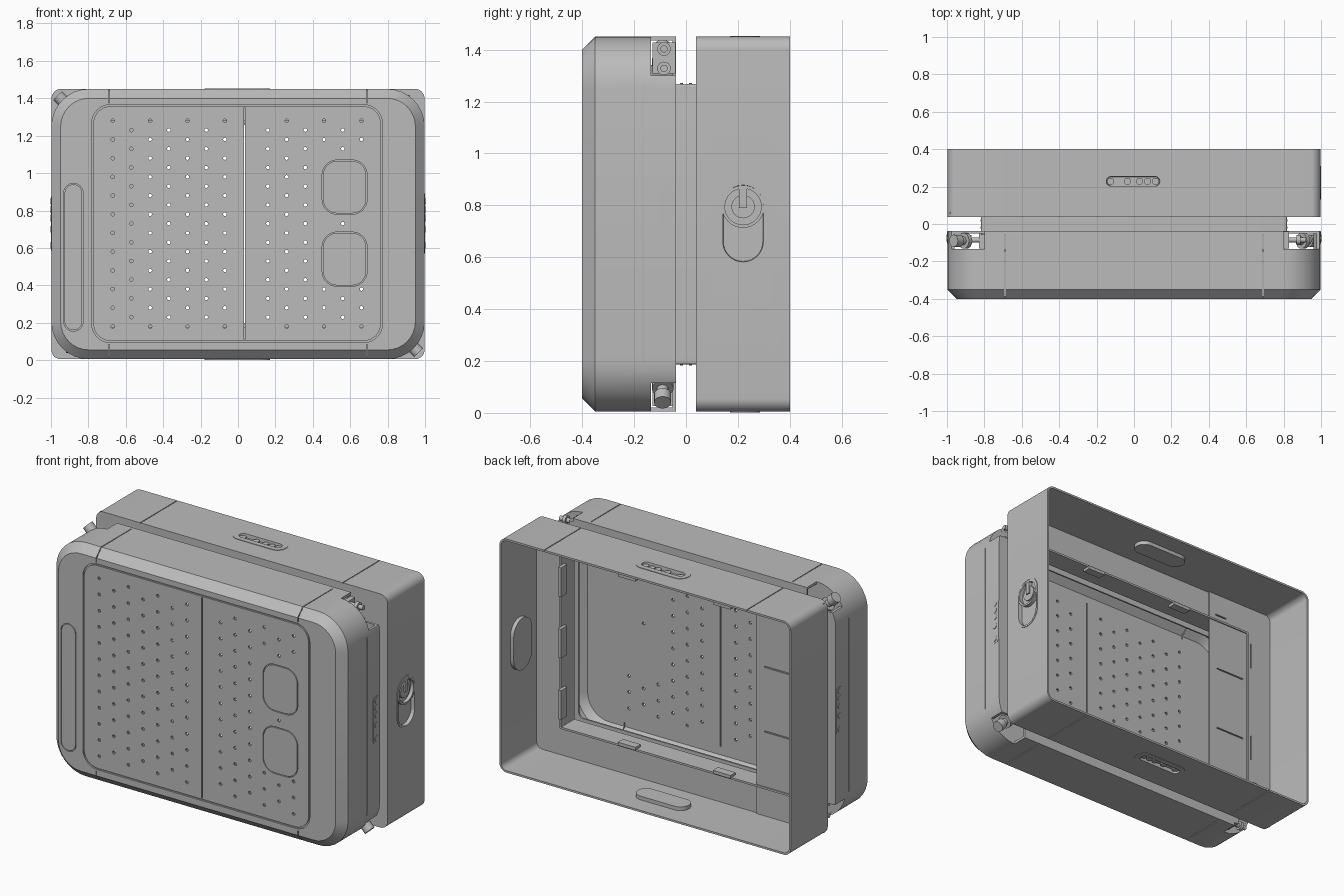
import bpy, bmesh, math
from mathutils import Matrix, Vector

if "Cube" in bpy.data.objects:
    bpy.data.objects.remove(bpy.data.objects["Cube"])

grey = bpy.data.materials.new("light_grey")
grey.use_nodes = True
grey.diffuse_color = (0.5, 0.5, 0.5, 1)
grey.node_tree.nodes["Principled BSDF"].inputs["Base Color"].default_value = (0.5, 0.5, 0.5, 1)

X, Y, Z = Vector((1, 0, 0)), Vector((0, 1, 0)), Vector((0, 0, 1))
MID = 0.7275


def frame(origin, u, v, w):
    """Matrix that maps local u, v, w axes into the world."""
    m = Matrix((u, v, w)).transposed().to_4x4()
    m.translation = Vector(origin)
    return m


FRONT = frame((0, 0, MID), X, Z, Y)


def outline(hw, hh, r, seg=8):
    """Rounded rectangle, counter-clockwise."""
    r = max(min(r, hw, hh), 0.004)
    pts = []
    for k, (sx, sy) in enumerate(((1, 1), (-1, 1), (-1, -1), (1, -1))):
        for i in range(seg + 1):
            a = (k + i / seg) * math.pi / 2
            pts.append((sx * (hw - r) + r * math.cos(a), sy * (hh - r) + r * math.sin(a)))
    return pts


def loft(bm, hw, hh, r, rings, m, closed=False):
    """Skin rounded-rectangle rings given as (depth, inset)."""
    loops = []
    for w, d in rings:
        loops.append([bm.verts.new(m @ Vector((u, v, w)))
                      for u, v in outline(hw - d, hh - d, r - d)])
    pairs = list(zip(loops, loops[1:]))
    if closed:
        pairs.append((loops[-1], loops[0]))
    else:
        bm.faces.new(loops[0])
        bm.faces.new(loops[-1])
    n = len(loops[0])
    for a, b in pairs:
        for i in range(n):
            j = (i + 1) % n
            bm.faces.new((a[i], a[j], b[j], b[i]))


def box(bm, x0, x1, y0, y1, z0, z1):
    m = Matrix.Translation(((x0 + x1) / 2, (y0 + y1) / 2, (z0 + z1) / 2))
    bmesh.ops.create_cube(bm, size=1, matrix=m @ Matrix.Diagonal((x1 - x0, y1 - y0, z1 - z0, 1)))


def rod(bm, p, q, r, seg=16):
    p, q = Vector(p), Vector(q)
    rot = (q - p).to_track_quat('Z', 'Y').to_matrix().to_4x4()
    bmesh.ops.create_cone(bm, cap_ends=True, segments=seg, radius1=r, radius2=r,
                          depth=(q - p).length, matrix=Matrix.Translation((p + q) / 2) @ rot)


def finish(name, bm, cutter=None):
    """Make an object, subtract the cutter, shade it."""
    obs = []
    for n, b in ((name, bm), (name + "_cutter", cutter)):
        if b is None:
            continue
        bmesh.ops.recalc_face_normals(b, faces=b.faces)
        me = bpy.data.meshes.new(n)
        b.to_mesh(me)
        b.free()
        me.materials.append(grey)
        ob = bpy.data.objects.new(n, me)
        bpy.context.collection.objects.link(ob)
        obs.append(ob)
    ob = obs[0]
    bpy.ops.object.select_all(action='DESELECT')
    bpy.context.view_layer.objects.active = ob
    ob.select_set(True)
    if cutter is not None:
        mod = ob.modifiers.new("cut", 'BOOLEAN')
        mod.operation, mod.solver, mod.object = 'DIFFERENCE', 'EXACT', obs[1]
        bpy.ops.object.modifier_apply(modifier=mod.name)
        bpy.data.objects.remove(obs[1])
    bpy.ops.object.shade_smooth_by_angle(angle=math.radians(30))


# Front shell: hollow chamfered cover with a rear lip
shell, cut = bmesh.new(), bmesh.new()
loft(shell, 0.998, 0.7225, 0.2,
     [(-0.385, 0.055), (-0.345, 0.015), (-0.052, 0.015), (-0.052, 0.18),
      (-0.038, 0.18), (-0.038, 0), (-0.35, 0), (-0.4, 0.05)], FRONT)


def groove(cx, cz, hw, hh, r, width=0.007):
    loft(cut, hw, hh, r, [(-0.42, 0), (-0.391, 0), (-0.391, width), (-0.42, width)],
         frame((cx, 0, cz), X, Z, Y), True)


# Panel outline, grip outline, hatches and the split between panel halves
hatches = [(0.57, 0.925), (0.57, 0.54)]
groove(-0.005, 0.73, 0.777, 0.636, 0.1, 0.009)
groove(-0.88, 0.55, 0.052, 0.395, 0.052, 0.005)
for hx, hz in hatches:
    groove(hx, hz, 0.12, 0.145, 0.08, 0.005)
box(cut, 0.031, 0.038, -0.45, -0.3, 0.11, 1.35)

# Staggered perforation
columns = [-0.67 + 0.1 * i for i in range(7)] + [0.16 + 0.1 * i for i in range(6)]
for i, x in enumerate(columns):
    for j in range(12 - i % 2):
        z = 1.28 - 0.05 * (i % 2) - 0.1 * j
        if not any(abs(x - hx) < 0.135 and abs(z - hz) < 0.16 for hx, hz in hatches):
            rod(cut, (x, -0.45, z), (x, -0.3, z), 0.0095, 10)

# Seams and corner pockets
for s in (-1, 1):
    for z0, z1 in ((1.375, 1.5), (-0.05, 0.083)):
        box(cut, s * 0.69 - 0.0025, s * 0.69 + 0.0025, -0.45, -0.06, z0, z1)
    box(cut, s * 1.05 - 0.056, s * 1.05 + 0.056, -0.167, -0.162, 0.15, 1.27)
    for t in (-1, 1):
        h = 0.15 if s == t else 0.11
        z = MID + t * 0.7225
        box(cut, min(s * 0.8, s * 1.1), max(s * 0.8, s * 1.1), -0.135, 0.02,
            min(z - t * h, z + t * 0.1), max(z - t * h, z + t * 0.1))
finish("front_shell", shell, cut)

# Ring behind the corner pockets
bm = bmesh.new()
loft(bm, 0.99, 0.714, 0.19, [(-0.147, 0), (-0.137, 0), (-0.137, 0.16), (-0.147, 0.16)], FRONT, True)
finish("pocket_floor", bm)

# Rear frame: open box with a front lip
TRAYS = [("top_handle", frame((-0.005, 0.228, 1.45), X, Y, Z), 0.175, 0.058),
         ("bottom_handle", frame((-0.005, 0.228, 0.005), X, -Y, -Z), 0.175, 0.058),
         ("lock_plate", frame((0.997, 0.22, 0.73), Z, -Y, X), 0.16, 0.09)]
rear, cut = bmesh.new(), bmesh.new()
loft(rear, 0.997, 0.7225, 0.05,
     [(0.4, 0), (0.038, 0), (0.038, 0.18), (0.052, 0.18), (0.052, 0.012), (0.4, 0.012)], FRONT, True)
for name, m, hw, hh in TRAYS:
    loft(cut, hw - 0.004, hh - 0.004, hh, [(-0.03, 0), (0.03, 0)], m)
for x in (-0.695, 0.69):
    for z in (1.47, -0.015):
        box(cut, x - 0.0025, x + 0.0025, 0.02, 0.45, z - 0.025, z + 0.025)
finish("rear_frame", rear, cut)

# Handle trays and lock plate
for name, m, hw, hh in TRAYS:
    bm = bmesh.new()
    rim = 0.012 if name == "lock_plate" else 0.032
    loft(bm, hw, hh, hh, [(-0.035, 0), (0.003, 0), (0.003, rim), (-0.02, rim + 0.002)], m)
    finish(name, bm)
    if name != "lock_plate":
        bm = bmesh.new()
        for u in (-0.12, -0.03, 0.035, 0.078, 0.12):
            rod(bm, m @ Vector((u, 0, -0.025)), m @ Vector((u, 0, -0.006)), 0.019)
        finish(name + "_buttons", bm)

# Rotary lock
bm = bmesh.new()
loft(bm, 0.082, 0.082, 0.082, [(-0.025, 0), (0.002, 0), (0.002, 0.012), (-0.025, 0.012)],
     frame((0.997, 0.22, 0.795), Z, -Y, X), True)
rod(bm, (0.97, 0.22, 0.795), (0.99, 0.22, 0.795), 0.045, 24)
box(bm, 0.97, 0.998, 0.205, 0.235, 0.79, 0.87)
finish("rotary_lock", bm)

# Inner partition on the right side
bm, cut = bmesh.new(), bmesh.new()
box(bm, -0.985, -0.525, 0.053, 0.063, 0.018, 1.437)
for x, z, w, h in ((-0.61, 1.3, 0.04, 0.004), (-0.68, 0.94, 0.1, 0.004), (-0.68, 0.54, 0.1, 0.004),
                   (-0.84, 1.12, 0.004, 0.08), (-0.84, 0.5, 0.004, 0.08)):
    box(cut, x - w, x + w, 0.04, 0.08, z - h, z + h)
finish("partition", bm, cut)
bm = bmesh.new()
rod(bm, (-0.85, 0.06, 0.2), (-0.85, 0.085, 0.2), 0.06, 24)
finish("partition_dial", bm)

# Connecting sleeve with screws and tabs
bm = bmesh.new()
loft(bm, 0.817, 0.541, 0.01, [(-0.06, 0), (0.07, 0), (0.07, 0.012), (-0.06, 0.012)], FRONT, True)
finish("sleeve", bm)
bm = bmesh.new()
for v in (-0.018, 0.018):
    for s in (-1, 1):
        for z in (0.23, 0.63, 1.03, 1.23):
            rod(bm, (s * 0.81, v, z), (s * 0.82, v, z), 0.006, 10)
        for x in (-0.78, -0.16, 0.46, 0.78):
            rod(bm, (x, v, MID + s * 0.535), (x, v, MID + s * 0.544), 0.006, 10)
finish("sleeve_screws", bm)
bm = bmesh.new()
for z in (0.35, 0.73, 1.11):
    box(bm, 0.785, 0.806, 0.04, 0.1, z - 0.09, z + 0.09)
for x in (-0.3, 0.35):
    box(bm, x - 0.06, x + 0.06, 0.03, 0.08, 0.195, 0.215)
    box(bm, x - 0.06, x + 0.06, 0.03, 0.08, 1.24, 1.26)
finish("sleeve_tabs", bm)

# Side button strips, corner knobs and corner bolts
for s, side in ((1, "left"), (-1, "right")):
    bm = bmesh.new()
    loft(bm, 0.145, 0.032, 0.02, [(-0.01, 0), (0.002, 0)], frame((s * 0.998, -0.073, 0.73), Z, -s * Y, s * X))
    for z in (0.615, 0.7, 0.76, 0.805, 0.85):
        rod(bm, (s * 0.99, -0.075, z), (s * 1.003, -0.075, z), 0.018)
    finish(side + "_button_strip", bm)

    bm = bmesh.new()
    d = Vector((s, 0, -s)).normalized()
    p = Vector((s * 0.88, -0.09, MID - s * 0.6025))
    rod(bm, p, p + d * 0.08, 0.022)
    rod(bm, p + d * 0.02, p + d * 0.045, 0.042)
    rod(bm, p + d * 0.075, p + d * 0.12, 0.033)
    finish(side + "_corner_knob", bm)

    bm = bmesh.new()
    for k in (0.6, 0.675):
        z = MID + s * k
        rod(bm, (s * 0.82, -0.085, z), (s * 0.92, -0.085, z), 0.014)
        rod(bm, (s * 0.87, -0.085, z), (s * 0.89, -0.085, z), 0.026)
    box(bm, min(s * 0.8, s * 0.83), max(s * 0.8, s * 0.83), -0.13, -0.04, MID + s * 0.64 - 0.06, MID + s * 0.64 + 0.06)
    finish(side + "_corner_bolts", bm)
